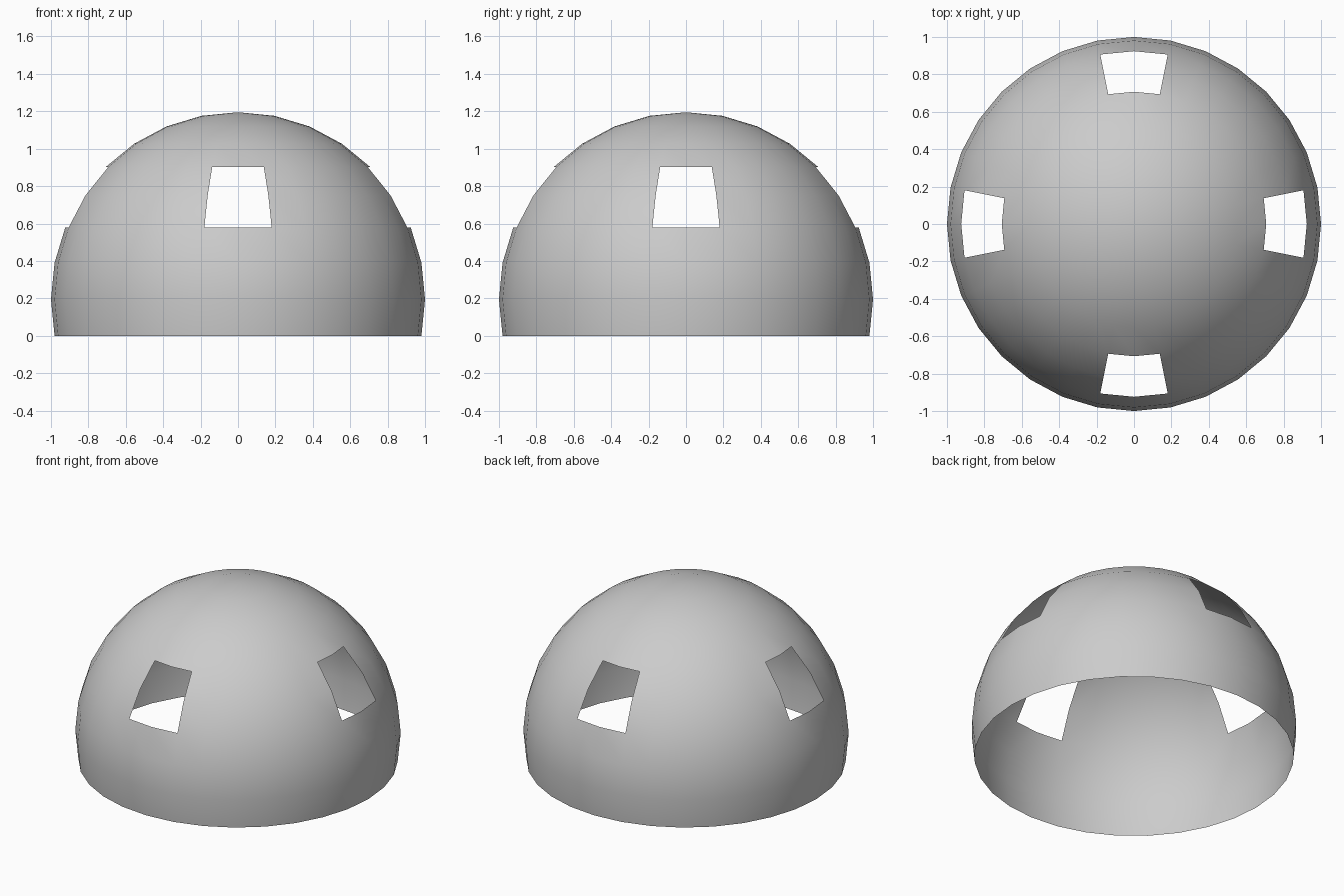
import bpy, bmesh, math

if "Cube" in bpy.data.objects:
    bpy.data.objects.remove(bpy.data.objects["Cube"])

STEP = math.radians(11.25)          # one segment / one ring
LIFT = math.sin(STEP)               # rim sits one ring below the equator

# Dome shell: sphere cut open one ring below its equator
bm = bmesh.new()
bmesh.ops.create_uvsphere(bm, u_segments=32, v_segments=16, radius=1.0)
bmesh.ops.delete(bm, geom=[v for v in bm.verts if v.co.z < -LIFT - 0.01], context='VERTS')

# Four windows, two segments wide and two rings tall, facing each axis
def in_window(face):
    c = face.calc_center_median()
    lon = math.atan2(c.y, c.x)
    off = (lon + math.pi / 4) % (math.pi / 2) - math.pi / 4
    return abs(off) < STEP and math.sin(2 * STEP) < c.z < math.sin(4 * STEP)

bmesh.ops.delete(bm, geom=[f for f in bm.faces if in_window(f)], context='FACES')
bmesh.ops.translate(bm, verts=bm.verts, vec=(0, 0, LIFT))
for f in bm.faces:
    f.smooth = True

mesh = bpy.data.meshes.new("dome_shell")
bm.to_mesh(mesh)
bm.free()
dome = bpy.data.objects.new("dome_shell", mesh)
bpy.context.collection.objects.link(dome)
